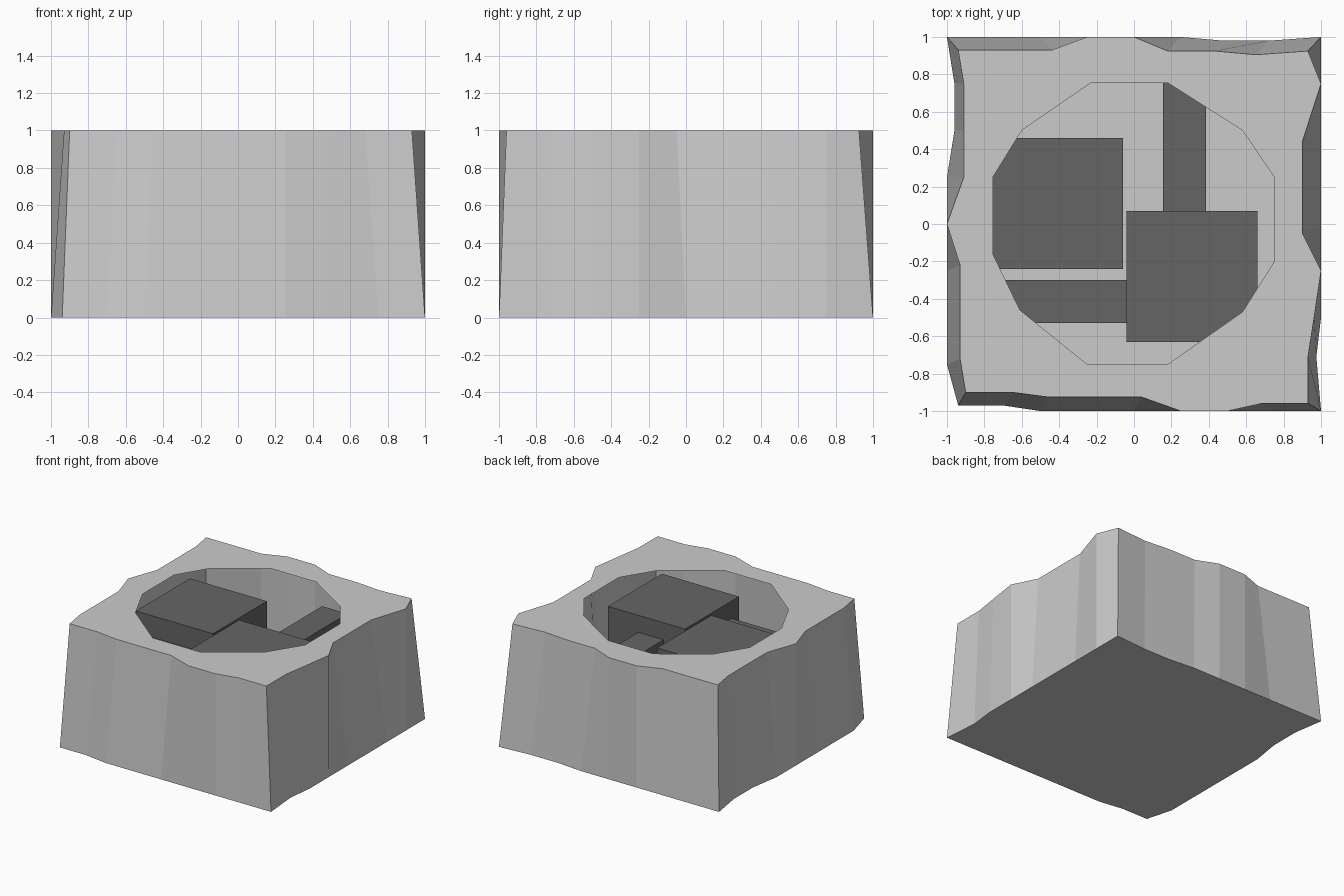
import bpy, bmesh

if "Cube" in bpy.data.objects:
    bpy.data.objects.remove(bpy.data.objects["Cube"])

# Chipped outer wall: (bottom x, bottom y, top x, top y), counter-clockwise from front left
WALL = [
    (-.94, -.97, -.9, -.9), (-.7, -.97, -.65, -.9), (-.5, -1, -.46, -.925), (0, -1, .04, -.925),
    (.25, -1, .25, -1), (.5, -1, .5, -1), (.75, -1, .68, -.96),
    (1, -1, .93, -.96), (.975, -.71, .93, -.71), (1, -.5, .963, -.5), (1, -.25, 1, -.25),
    (1, 0, .9, -.05), (1, .5, .9, .44), (1, .75, 1, .75),
    (1, 1, .93, .925), (.72, .98, .65, .905), (.48, .98, .43, .925), (.25, 1, .18, .925),
    (0, 1, 0, 1), (-.25, 1, -.25, 1), (-.5, 1, -.44, .93),
    (-1, 1, -.94, .93), (-.96, .75, -.91, .75), (-.96, .5, -.91, .5), (-1, .25, -.91, .25),
    (-1, 0, -1, 0), (-1, -.25, -.93, -.22), (-1, -.75, -.93, -.72),
]
# Opening in the top
HOLE = [(-.23, .755), (.18, .755), (.58, .5), (.75, .25), (.75, -.2), (.58, -.47),
        (.18, -.75), (-.25, -.75), (-.61, -.46), (-.755, -.16), (-.755, .25), (-.6, .5)]


def finish(bm, name, mat=None):
    mesh = bpy.data.meshes.new(name)
    bm.to_mesh(mesh)
    bm.free()
    obj = bpy.data.objects.new(name, mesh)
    bpy.context.collection.objects.link(obj)
    if mat:
        mesh.materials.append(mat)
    return obj


def loop_edges(bm, verts):
    return [bm.edges.get((a, b)) or bm.edges.new((a, b))
            for a, b in zip(verts, verts[1:] + verts[:1])]


# Hollow stone shell: floor, walls and a thin top sheet with an opening
bm = bmesh.new()
low = [bm.verts.new((p[0], p[1], 0)) for p in WALL]
high = [bm.verts.new((p[2], p[3], 1)) for p in WALL]
rim = [bm.verts.new((x, y, 1)) for x, y in HOLE]
bm.faces.new(low[::-1])
for i in range(len(WALL)):
    j = (i + 1) % len(WALL)
    bm.faces.new((low[i], low[j], high[j], high[i]))
bmesh.ops.triangle_fill(bm, use_beauty=True, normal=(0, 0, 1),
                        edges=loop_edges(bm, high) + loop_edges(bm, rim))
for f in bm.faces:
    if all(v.co.z > .99 for v in f.verts) and f.normal.z < 0:
        f.normal_flip()
finish(bm, "stone_shell")

# Dark blocks inside
dark = bpy.data.materials.new("dark_grey")
dark.diffuse_color = (.13, .13, .13, 1)
dark.use_nodes = True
dark.node_tree.nodes["Principled BSDF"].inputs["Base Color"].default_value = dark.diffuse_color


def block(name, x0, x1, y0, y1, top):
    bm = bmesh.new()
    bmesh.ops.create_cube(bm, size=1)
    for v in bm.verts:
        v.co = (x1 if v.co.x > 0 else x0, y1 if v.co.y > 0 else y0, top if v.co.z > 0 else .002)
    finish(bm, name, dark)


block("left_block", -.76, -.06, -.24, .46, .89)
block("right_block", -.04, .66, -.63, .07, .89)
block("back_bar", .155, .385, .0, .87, .75)
block("left_bar", -.85, .0, -.53, -.30, .75)
